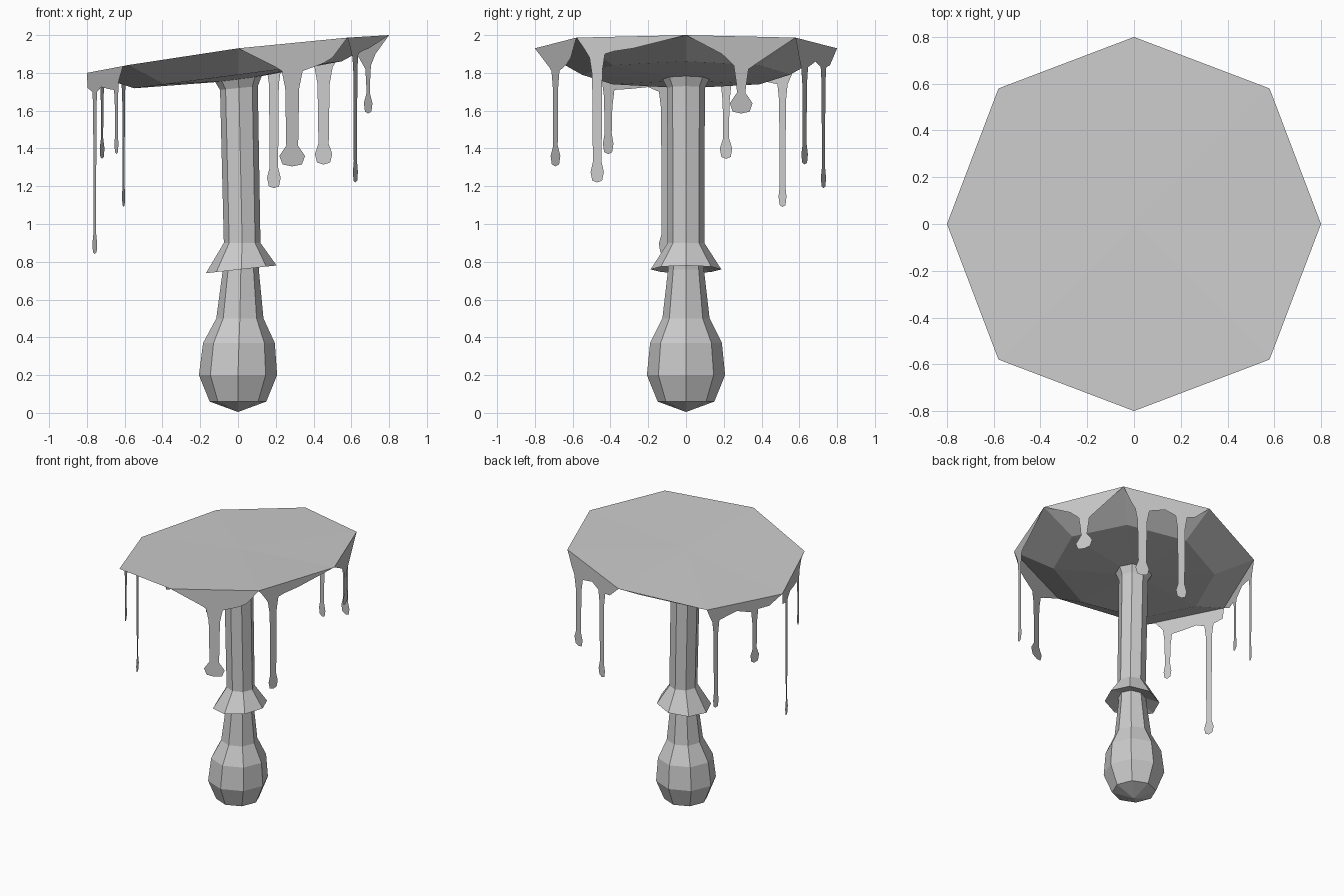
import bpy, math

if "Cube" in bpy.data.objects:
    bpy.data.objects.remove(bpy.data.objects["Cube"])

N = 8


def make(name, verts, faces):
    me = bpy.data.meshes.new(name)
    me.from_pydata(verts, [], faces)
    me.validate()
    me.update()
    ob = bpy.data.objects.new(name, me)
    bpy.context.collection.objects.link(ob)
    return ob


def lathe(name, rings, cap_start=None, cap_end=None):
    """rings: (radius, z, x offset, z slope along x); optional pole heights."""
    verts, faces = [], []
    for r, z, ox, s in rings:
        for k in range(N):
            a = 2 * math.pi * k / N
            x = r * math.cos(a)
            verts.append((ox + x, r * math.sin(a), z + s * x))
    for i in range(len(rings) - 1):
        for k in range(N):
            a, b = i * N + k, i * N + (k + 1) % N
            faces.append((a, b, b + N, a + N))
    for pole, row, flip in ((cap_start, 0, True), (cap_end, len(rings) - 1, False)):
        if pole is not None:
            verts.append((rings[row][2], 0, pole))
            p = len(verts) - 1
            for k in range(N):
                a, b = row * N + k, row * N + (k + 1) % N
                faces.append((b, a, p) if flip else (a, b, p))
    return make(name, verts, faces)


# Stem with bulbous foot and flared top
lathe("stem", [(0.15, 0.06, 0, 0), (0.207, 0.2, 0, 0), (0.19, 0.37, 0.005, 0),
               (0.125, 0.5, 0.01, 0), (0.095, 0.76, 0.015, 0), (0.097, 0.9, 0.022, 0),
               (0.1, 1.72, 0.005, 0.1), (0.135, 1.79, 0, 0.12)], cap_start=0.005)

# Skirt ring around the stem
lathe("skirt", [(0.09, 0.79, 0.017, 0.1), (0.187, 0.76, 0.017, 0.11), (0.097, 0.9, 0.022, 0)])


# Tilted octagonal cap
def rim(k):
    a = 2 * math.pi * k / N
    r = 0.8 if k % 2 == 0 else 0.82
    x, y = r * math.cos(a), r * math.sin(a)
    return (x, y, 1.93 + 0.125 * x - 0.047 * x * x)


cap = lathe("cap", [(0.55, 1.79, 0, 0.13), (0.8, 1.93, 0, 0.12)], cap_start=1.76, cap_end=1.93)
for k in range(N):
    cap.data.vertices[N + k].co = rim(k)


# Flat hanging curtains with drips, one per rim edge
def drip(t, w, b, left, right, zb):
    """Centre, neck and bulb half widths, neck heights left/right, lowest height."""
    return [(t - 1.5 * w, left + 0.06), (t - w, left - 0.03), (t - 0.85 * w, zb + 0.11),
            (t - b, zb + 0.055), (t - 0.75 * b, zb + 0.01), (t, zb), (t + 0.75 * b, zb + 0.01),
            (t + b, zb + 0.055), (t + 0.85 * w, zb + 0.11), (t + w, right - 0.03),
            (t + 1.5 * w, right + 0.06)]


def curtain(name, k0, k1, axis, outline):
    """Outline runs from rim corner k0 to k1, measured along one world axis."""
    p, q = rim(k0), rim(k1)
    verts = [p]
    for t, z in outline:
        u = (t - p[axis]) / (q[axis] - p[axis])
        verts.append((p[0] + u * (q[0] - p[0]), p[1] + u * (q[1] - p[1]), z))
    verts.append(q)
    make(name, verts, [tuple(range(len(verts)))])


curtain("front_right_drip", 6, 7, 0,
        [(0.2, 1.83)] + drip(0.287, 0.037, 0.068, 1.75, 1.75, 1.305) + [(0.45, 1.85), (0.5, 1.88)])
curtain("right_front_drip", 7, 0, 1,
        [(-0.54, 1.93)] + drip(-0.47, 0.027, 0.035, 1.82, 1.84, 1.22) + [(-0.38, 1.915), (-0.28, 1.93)])
curtain("right_back_drip", 0, 1, 1,
        [(0.19, 1.9)] + drip(0.292, 0.026, 0.06, 1.78, 1.76, 1.585) + [(0.42, 1.88)])
curtain("back_right_drips", 2, 1, 0,
        [(0.1, 1.84)] + drip(0.19, 0.026, 0.036, 1.77, 1.77, 1.19) + [(0.3, 1.86)]
        + drip(0.453, 0.032, 0.046, 1.77, 1.77, 1.315) + [(0.53, 1.88)])
curtain("left_front_drips", 5, 4, 1,
        [(-0.5, 1.83)] + drip(-0.412, 0.022, 0.028, 1.7, 1.65, 1.37) + [(-0.3, 1.715), (-0.2, 1.725)]
        + drip(-0.11, 0.022, 0.034, 1.64, 1.64, 0.84) + [(-0.01, 1.72)])
curtain("left_back_drips", 4, 3, 1,
        [(0.1, 1.74)] + drip(0.212, 0.018, 0.033, 1.68, 1.67, 1.345) + [(0.35, 1.77)]
        + drip(0.511, 0.018, 0.021, 1.68, 1.68, 1.09) + [(0.56, 1.79)])
